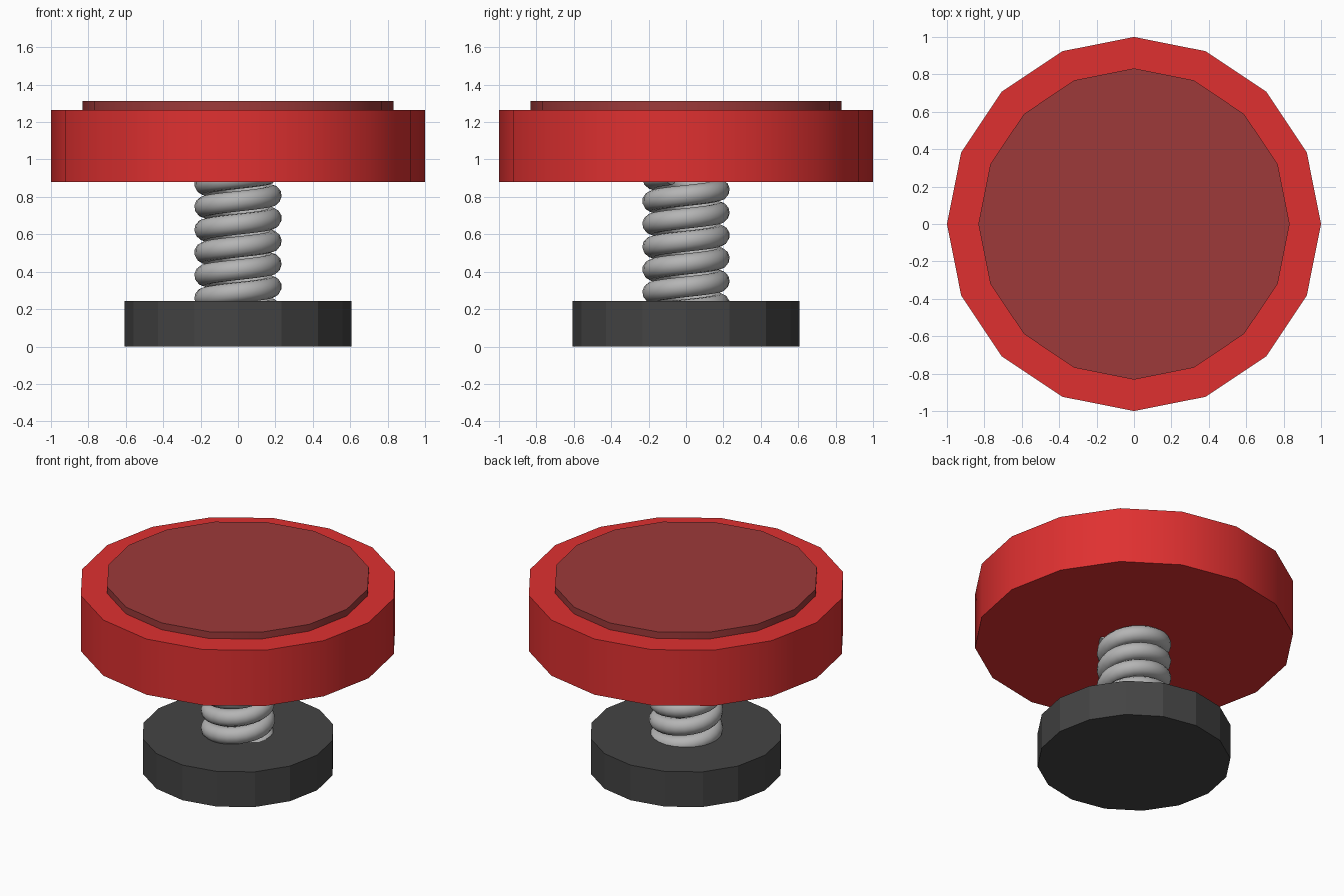
import bpy
import math

cube = bpy.data.objects.get("Cube")
if cube:
    bpy.data.objects.remove(cube, do_unlink=True)


def material(name, r, g, b):
    mat = bpy.data.materials.new(name)
    mat.use_nodes = True
    mat.diffuse_color = (r, g, b, 1)
    mat.node_tree.nodes["Principled BSDF"].inputs["Base Color"].default_value = (r, g, b, 1)
    return mat


def disc(name, radius, bottom, top, mat, smooth):
    # Sixteen-sided disc with corners on the axes
    bpy.ops.mesh.primitive_cylinder_add(
        vertices=16, radius=radius, depth=top - bottom, location=(0, 0, (bottom + top) / 2))
    obj = bpy.context.object
    obj.name = name
    obj.data.materials.append(mat)
    if smooth:
        bpy.ops.object.shade_smooth_by_angle(angle=math.radians(30))
    return obj


red = material("bright red", 0.74, 0.03, 0.03)
dark_red = material("dull red", 0.34, 0.042, 0.042)
charcoal = material("charcoal", 0.058, 0.058, 0.058)
steel = material("steel grey", 0.46, 0.46, 0.46)

# Foot, bumper plate and raised pad
disc("base", 0.606, 0, 0.243, charcoal, False)
disc("bumper_plate", 1.0, 0.88, 1.265, red, True)
disc("top_pad", 0.832, 1.265, 1.312, dark_red, True)

# Coil spring, with its ends buried in the base and the plate
coil_radius, wire_radius, pitch, steps = 0.178, 0.056, 0.122, 24
first, last = -5.2, 0.95
count = int((last - first) * steps) + 1
curve = bpy.data.curves.new("spring", "CURVE")
curve.dimensions = "3D"
curve.bevel_depth = wire_radius
curve.bevel_resolution = 4
curve.use_fill_caps = True
spline = curve.splines.new("POLY")
spline.points.add(count - 1)
for i, point in enumerate(spline.points):
    turn = first + i / steps
    angle = turn * math.tau
    point.co = (coil_radius * math.cos(angle), coil_radius * math.sin(angle),
                0.807 + pitch * turn, 1)
spline.use_smooth = True
spring = bpy.data.objects.new("spring", curve)
bpy.context.collection.objects.link(spring)
curve.materials.append(steel)

# Turn the spring into a smooth mesh
bpy.ops.object.select_all(action="DESELECT")
spring.select_set(True)
bpy.context.view_layer.objects.active = spring
bpy.ops.object.convert(target="MESH")
bpy.ops.object.shade_smooth_by_angle(angle=math.radians(50))
